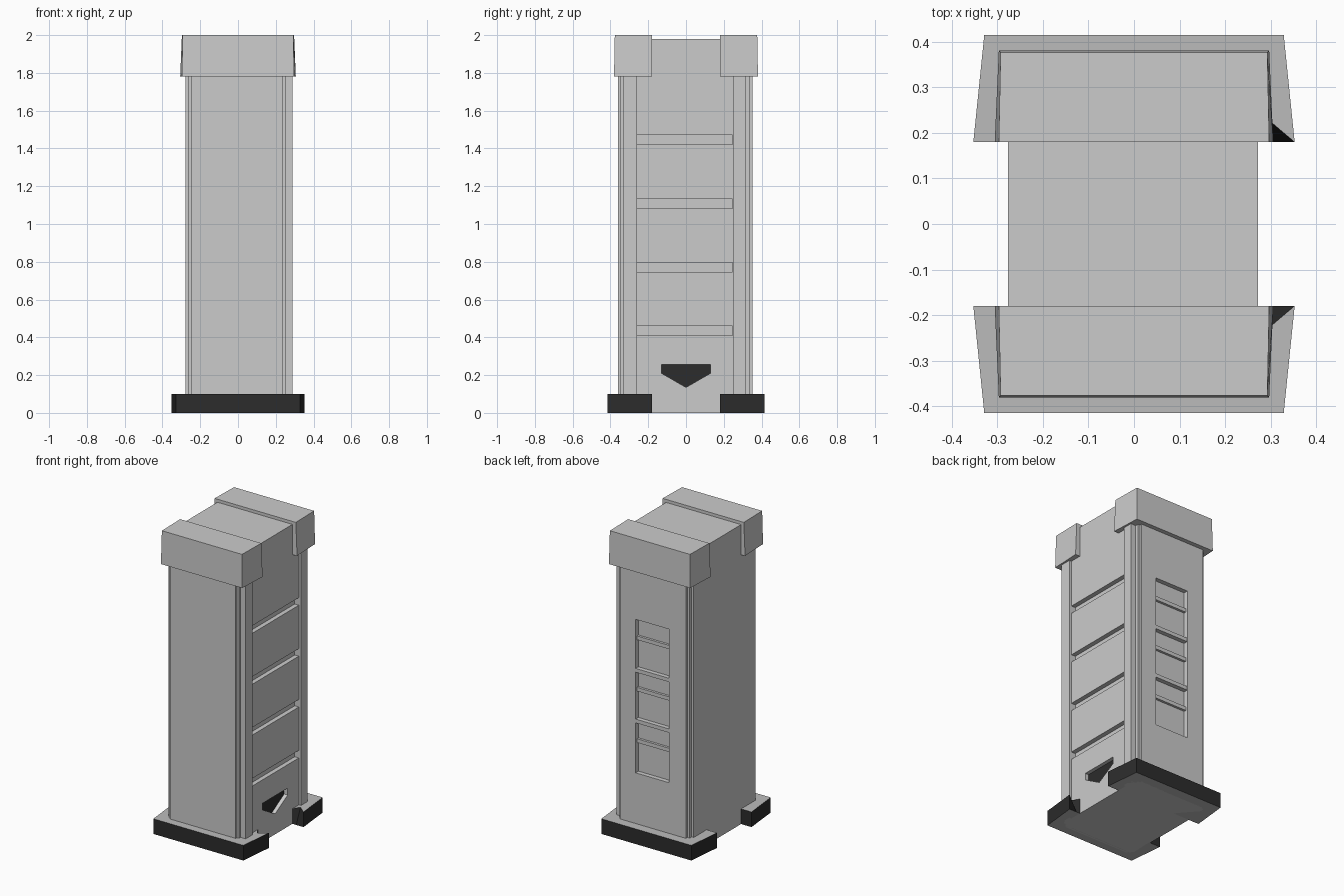
import bpy, bmesh

if "Cube" in bpy.data.objects:
    bpy.data.objects.remove(bpy.data.objects["Cube"])

dark = bpy.data.materials.new("dark_grey")
dark.diffuse_color = (0.025, 0.025, 0.025, 1)
dark.use_nodes = True
dark.node_tree.nodes["Principled BSDF"].inputs["Base Color"].default_value = dark.diffuse_color
grey = bpy.data.materials.new("grey")
grey.diffuse_color = (0.5, 0.5, 0.5, 1)
grey.use_nodes = True
grey.node_tree.nodes["Principled BSDF"].inputs["Base Color"].default_value = grey.diffuse_color


def loft(name, bottom, top):
    """Closed solid between two matching rings of 3D points."""
    bm = bmesh.new()
    a = [bm.verts.new(p) for p in bottom]
    b = [bm.verts.new(p) for p in top]
    n = len(a)
    bm.faces.new(a[::-1])
    bm.faces.new(b)
    for i in range(n):
        j = (i + 1) % n
        bm.faces.new((a[i], a[j], b[j], b[i]))
    bmesh.ops.recalc_face_normals(bm, faces=bm.faces)
    me = bpy.data.meshes.new(name)
    bm.to_mesh(me)
    bm.free()
    ob = bpy.data.objects.new(name, me)
    bpy.context.collection.objects.link(ob)
    return ob


def prism(name, pts, z0, z1):
    return loft(name, [(x, y, z0) for x, y in pts], [(x, y, z1) for x, y in pts])


def box(name, x0, x1, y0, y1, z0, z1):
    return prism(name, [(x0, y0), (x1, y0), (x1, y1), (x0, y1)], z0, z1)


def cut(ob, cutter):
    m = ob.modifiers.new("cut", 'BOOLEAN')
    m.operation = 'DIFFERENCE'
    m.solver = 'EXACT'
    m.object = cutter
    bpy.context.view_layer.objects.active = ob
    bpy.ops.object.modifier_apply(modifier=m.name)
    bpy.data.objects.remove(cutter)


# Tower body: stepped corners, sunken panel between posts on the right side
PANEL = 0.272
profile = [(-.246, -.36), (.235, -.36), (.235, -.347), (.251, -.347), (.251, -.331),
           (.288, -.331), (.288, -.26), (PANEL, -.26), (PANEL, .248), (.288, .248),
           (.288, .315), (.251, .315), (.251, .336), (.235, .336), (.235, .352),
           (-.246, .352), (-.246, .336), (-.262, .336), (-.262, .315), (-.277, .315),
           (-.277, -.331), (-.262, -.331), (-.262, -.347), (-.246, -.347)]
body = prism("tower_body", profile, 0, 1.98)

# Horizontal grooves in the right panel
for z in (.41, .747, 1.083, 1.42):
    cut(body, box("groove_cutter", PANEL - .03, .285, -.259, .247, z, z + .05))

# Arrow shaped opening with a dark back plate
arrow = [(-.13, .255), (-.13, .21), (0, .135), (.13, .21), (.13, .255)]


def arrow_solid(name, x0, x1):
    return loft(name, [(x0, y, z) for y, z in arrow], [(x1, y, z) for y, z in arrow])


cut(body, arrow_solid("arrow_cutter", PANEL - .03, .29))
plate = arrow_solid("arrow_back_plate", PANEL - .04, PANEL - .025)
plate.data.materials.append(dark)

# Slatted window in the back
cut(body, box("window_cutter", -.122, .122, .322, .4, .435, 1.45))
for i, z in enumerate((1.31, 1.10, .97, .765, .63)):
    front = .351 if i % 2 else .338
    box("window_slat", -.122, .122, .318, front, z, z + .025)

# Tapered caps and flared feet, front and back
for s, side in ((-1, "front"), (1, "back")):
    loft(side + "_cap",
         [(-.306, s * .18, 1.78), (.306, s * .18, 1.78), (.297, s * .381, 1.78), (-.297, s * .381, 1.78)],
         [(-.297, s * .18, 2), (.297, s * .18, 2), (.293, s * .377, 2), (-.293, s * .377, 2)])
    ring = [(-.353, .18), (.271, .18), (.3, .18), (.353, .18), (.329, .415), (-.329, .415)]
    top = list(ring)
    top[2] = (.3, .225)          # cut-back inner corner on the right
    foot = loft(side + "_foot", [(x, s * y, 0) for x, y in ring], [(x, s * y, .1) for x, y in top])
    foot.data.materials.append(grey)
    foot.data.materials.append(dark)
    for f in foot.data.polygons:
        f.material_index = 0 if abs(f.normal.z) > .9 else 1
